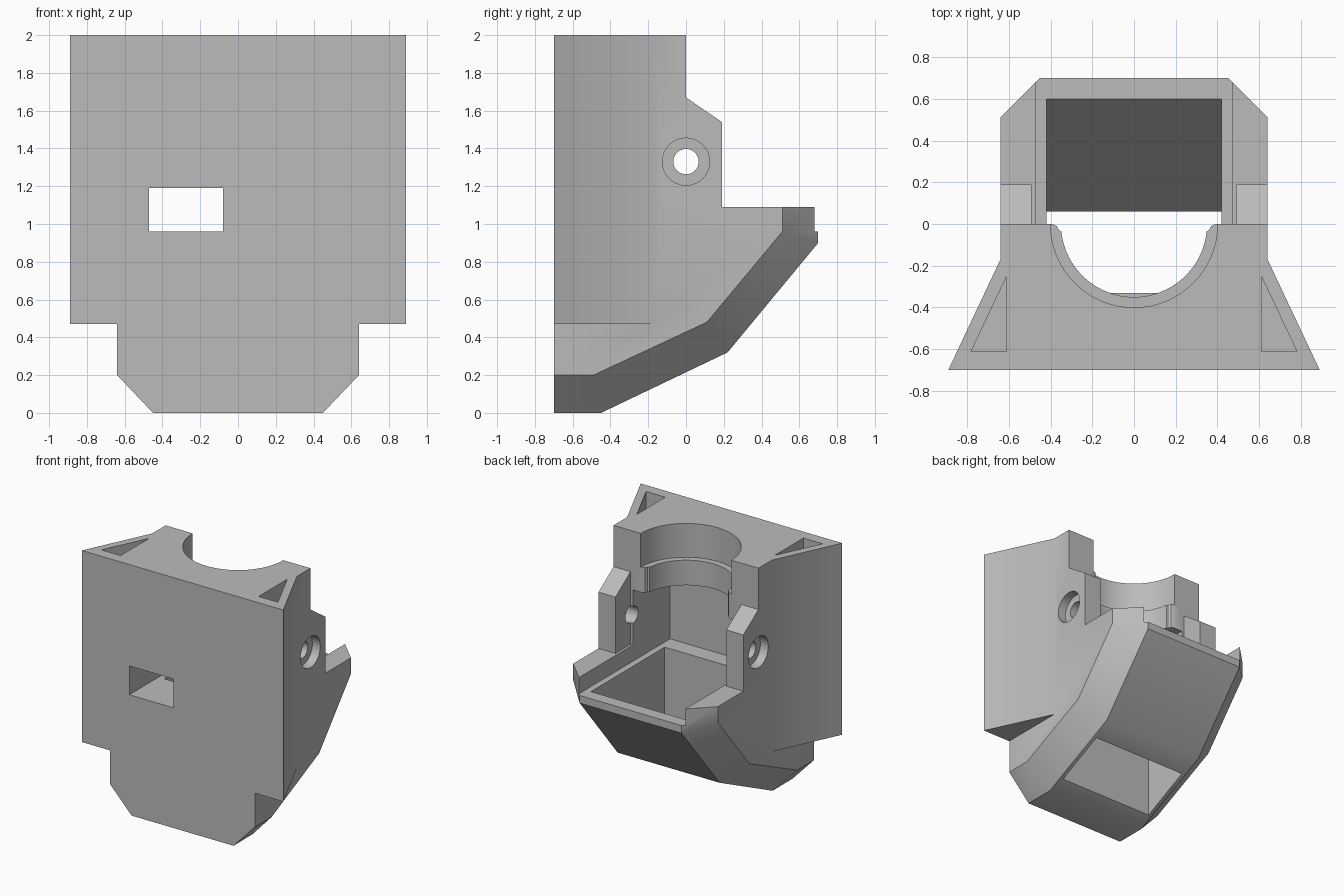
import bpy, bmesh, math
from mathutils import Vector

cube = bpy.data.objects.get("Cube")
if cube:
    bpy.data.objects.remove(cube, do_unlink=True)

grey = bpy.data.materials.new("plain grey")
grey.use_nodes = True
COLOUR = (0.5, 0.5, 0.5, 1)
grey.diffuse_color = COLOUR
grey.node_tree.nodes["Principled BSDF"].inputs["Base Color"].default_value = COLOUR


def loft(name, rings):
    """Solid through a list of matching rings of points, with flat end caps."""
    bm = bmesh.new()
    loops = [[bm.verts.new(p) for p in ring] for ring in rings]
    n = len(loops[0])
    for a, b in zip(loops, loops[1:]):
        for i in range(n):
            j = (i + 1) % n
            bm.faces.new((a[i], a[j], b[j], b[i]))
    bm.faces.new(loops[0])
    bm.faces.new(loops[-1])
    bmesh.ops.recalc_face_normals(bm, faces=bm.faces)
    mesh = bpy.data.meshes.new(name)
    bm.to_mesh(mesh)
    bm.free()
    mesh.materials.append(grey)
    ob = bpy.data.objects.new(name, mesh)
    bpy.context.collection.objects.link(ob)
    return ob


def plan_prism(name, pts, z0, z1):
    return loft(name, [[(x, y, z) for x, y in pts] for z in (z0, z1)])


def side_prism(name, pts, x0, x1):
    return loft(name, [[(x, y, z) for y, z in pts] for x in (x0, x1)])


def box(name, x0, x1, y0, y1, z0, z1):
    return plan_prism(name, [(x0, y0), (x1, y0), (x1, y1), (x0, y1)], z0, z1)


def combine(tool, operation="DIFFERENCE"):
    tool.hide_render = True
    mod = body.modifiers.new(tool.name, "BOOLEAN")
    mod.operation = operation
    mod.solver = "EXACT"
    mod.object = tool
    bpy.context.view_layer.objects.active = body
    bpy.ops.object.modifier_apply(modifier=mod.name)
    bpy.data.objects.remove(tool, do_unlink=True)


def circle(radius, count, start=0.0, sweep=2 * math.pi, closed=True):
    steps = count if closed else count - 1
    return [(radius * math.cos(start + sweep * i / steps),
             radius * math.sin(start + sweep * i / steps)) for i in range(count)]


# Main housing: side profile with the lower and rear edges chamfered
upper = [(0.19, 1.09), (0.19, 1.54), (0, 1.67), (0, 2), (-0.7, 2)]
middle = [(-0.7, 0), (-0.45, 0), (0.22, 0.32), (0.7, 0.9), (0.7, 1.09)] + upper
outer = [(-0.7, 0.2), (-0.49, 0.2), (0.11, 0.48), (0.51, 0.96), (0.51, 1.09)] + upper
body = loft("housing", [[(x, y, z) for y, z in prof] for x, prof in
                        ((-0.64, outer), (-0.45, middle), (0.45, middle), (0.64, outer))])

# Flared front flanges
combine(plan_prism("flanges", [(-0.89, -0.7), (0.89, -0.7), (0.64, -0.17), (-0.64, -0.17)],
                   0.47, 2), "UNION")

# Sloped duct, open underneath
combine(side_prism("duct", [(-0.33, -0.1), (0.06, -0.1), (0.06, 0.31), (0.6, 0.96),
                            (0.6, 1.0), (-0.33, 1.0)], -0.42, 0.42))
# Wider chamber above the duct, open to the rear
combine(box("chamber", -0.47, 0.47, -0.47, 0.9, 0.96, 1.53))
combine(box("ear_gap", -0.49, 0.49, 0, 0.9, 1.09, 1.8))

# Half round seat with a narrower, round-lipped collar below it
arc = circle(0.4, 33, math.pi, math.pi, False)
combine(plan_prism("seat", arc + [(0.4, 0.1), (-0.4, 0.1)], 1.73, 2.1))
lip = [(0.36, -0.03), (0.37, -0.01), (0.39, 0), (0.39, 0.1)]
arc = circle(0.35, 33, math.pi + 0.1, math.pi - 0.2, False)
combine(plan_prism("collar", arc + lip + [(-x, y) for x, y in reversed(lip)], 1.4, 1.8))

# Window through the front wall
combine(box("window", -0.47, -0.08, -0.8, -0.4, 0.96, 1.19))

# Side holes with counterbores, and triangular pockets in the flanges
for s in (-1, 1):
    for name, radius, inner in (("hole", 0.067, 0.4), ("counterbore", 0.125, 0.57)):
        pts = [(y, z + 1.33) for y, z in circle(radius, 32)]
        combine(side_prism(name, pts, s * inner, s * 0.8))
    combine(plan_prism("pocket", [(s * 0.61, -0.25), (s * 0.61, -0.61), (s * 0.78, -0.61)],
                       0.6, 2.1))

# Smooth the round walls, keep the hard edges
bpy.ops.object.select_all(action="DESELECT")
body.select_set(True)
bpy.context.view_layer.objects.active = body
bpy.ops.object.shade_smooth_by_angle(angle=math.radians(30))
